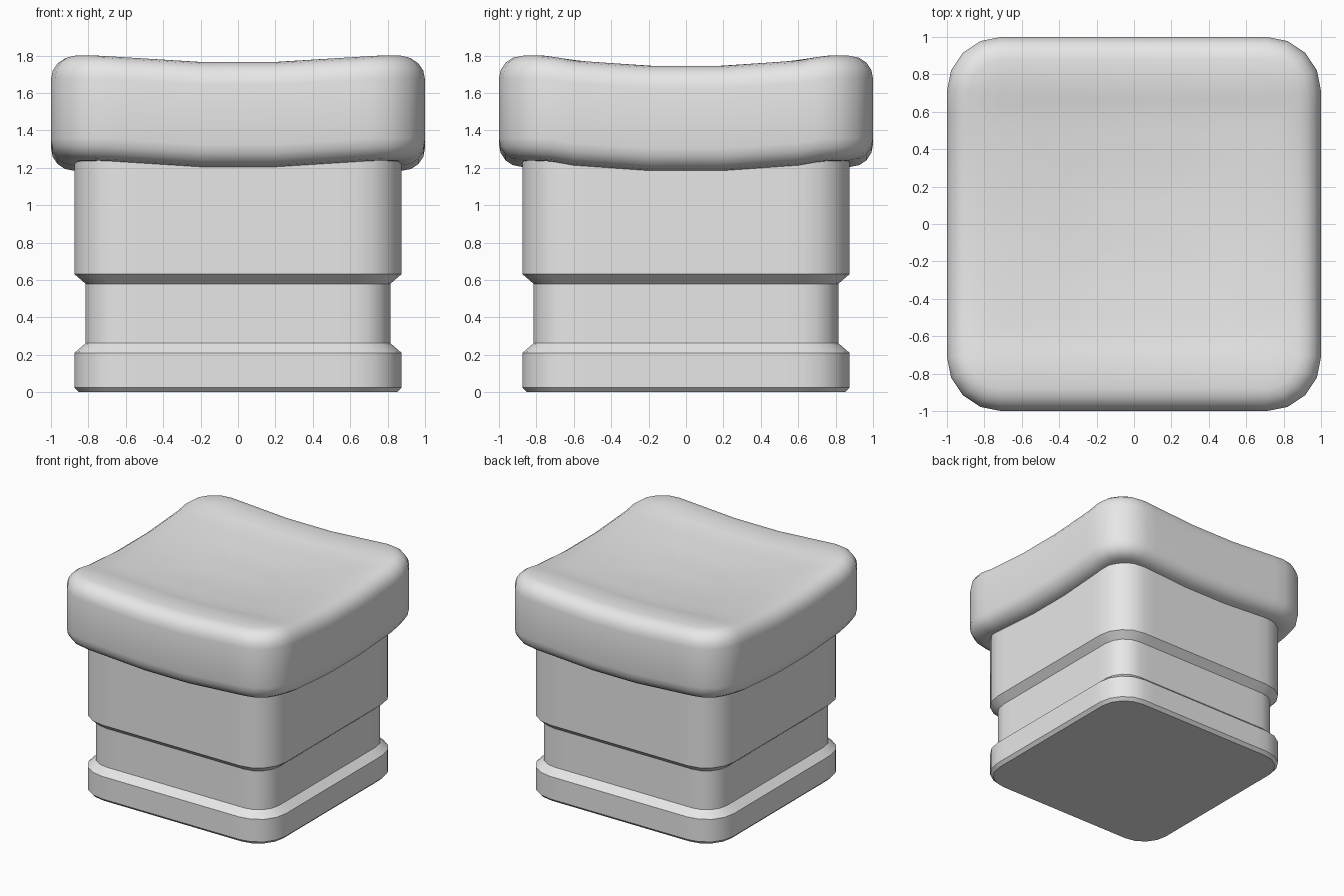
import bpy
import bmesh
import math

cube = bpy.data.objects.get("Cube")
if cube:
    bpy.data.objects.remove(cube, do_unlink=True)

grey = bpy.data.materials.new("light grey")
grey.use_nodes = True
colour = (0.8, 0.8, 0.8, 1.0)
grey.diffuse_color = colour
grey.node_tree.nodes["Principled BSDF"].inputs["Base Color"].default_value = colour


def rounded_square(half, radius, steps=4):
    """Outline points, with extra points along each straight side."""
    core = half - radius
    points = []
    for side in range(4):
        quarter = [(half, k * core) for k in (-0.85, -0.28, 0.28, 0.85)]
        for i in range(steps + 1):
            a = math.pi / 2 * i / steps
            quarter.append((core + radius * math.cos(a), core + radius * math.sin(a)))
        for x, y in quarter:
            for _ in range(side):
                x, y = -y, x
            points.append((x, y))
    return points


def ramp(value, stops):
    """Straight-line interpolation through the stops."""
    value = abs(value)
    if value <= stops[0][0]:
        return stops[0][1]
    for (a, u), (b, v) in zip(stops, stops[1:]):
        if value <= b:
            return u + (v - u) * (value - a) / (b - a)
    return stops[-1][1]


def sag(x, y):
    return (ramp(x, [(0.2, 0.035), (0.75, 0)])
            + ramp(y, [(0.2, 0.055), (0.6, 0.027), (0.75, 0)]))


def loft(name, rings, bend=None):
    """Skin a stack of outlines, given as (points, height), and cap both ends."""
    bm = bmesh.new()
    loops = []
    for points, z in rings:
        loops.append([bm.verts.new((x, y, z - (bend(x, y) if bend else 0)))
                      for x, y in points])
    for low, high in zip(loops, loops[1:]):
        for i in range(len(low)):
            j = (i + 1) % len(low)
            bm.faces.new((low[i], low[j], high[j], high[i]))
    bm.faces.new(loops[0][::-1])
    bm.faces.new(loops[-1])
    bmesh.ops.recalc_face_normals(bm, faces=bm.faces)
    mesh = bpy.data.meshes.new(name)
    bm.to_mesh(mesh)
    bm.free()
    mesh.materials.append(grey)
    obj = bpy.data.objects.new(name, mesh)
    bpy.context.collection.objects.link(obj)
    bpy.ops.object.select_all(action="DESELECT")
    obj.select_set(True)
    bpy.context.view_layer.objects.active = obj
    bpy.ops.object.shade_smooth_by_angle(angle=math.radians(30))
    return obj


# Base with a recessed band and a chamfered foot
profile = [(0.85, 0), (0.875, 0.025), (0.875, 0.21), (0.815, 0.262),
           (0.815, 0.58), (0.875, 0.632), (0.875, 1.3)]
loft("base", [(rounded_square(h, h - 0.625), z) for h, z in profile])

# Dished cushion with rounded rims
bottom, top, rim = 1.24, 1.8, 0.12
steps = 4
arc = [math.pi / 2 * i / steps for i in range(steps + 1)]


def rim_ring(a):
    inset = rim * (1 - math.cos(a))
    return rounded_square(1 - inset, 0.29 - inset)


inner = rim_ring(arc[-1])
rings = [([(x * 0.85, y * 0.85) for x, y in inner], bottom)]
rings += [(rim_ring(a), bottom + rim * (1 - math.sin(a))) for a in reversed(arc)]
rings += [(rim_ring(a), top - rim * (1 - math.sin(a))) for a in arc]
for k in (0.92, 0.84, 0.76, 0.68, 0.55, 0.4, 0.25, 0.1):
    rings.append(([(x * k, y * k) for x, y in inner], top))
loft("cushion", rings, sag)
